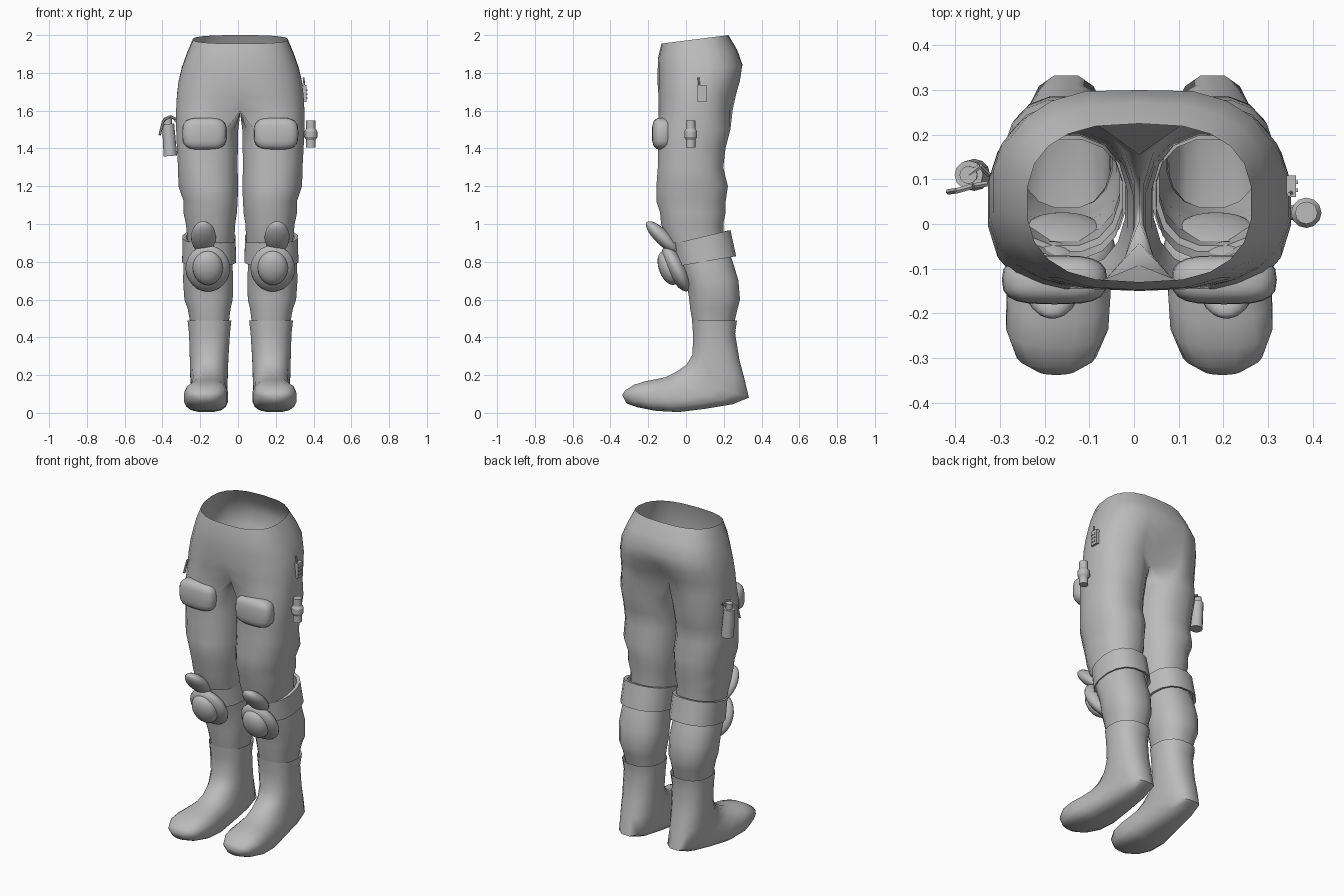
import bpy, bmesh, math
from mathutils import Matrix, Vector

if "Cube" in bpy.data.objects:
    bpy.data.objects.remove(bpy.data.objects["Cube"])

X0 = 0.012  # centre line of the legs

grey = bpy.data.materials.new("plain_grey")
grey.diffuse_color = (0.5, 0.5, 0.5, 1)
grey.use_nodes = True
grey.node_tree.nodes["Principled BSDF"].inputs["Base Color"].default_value = grey.diffuse_color


def finish(name, bm, mirror=True, angle=50, origin=X0):
    bmesh.ops.recalc_face_normals(bm, faces=bm.faces)
    me = bpy.data.meshes.new(name)
    bm.to_mesh(me)
    bm.free()
    me.materials.append(grey)
    ob = bpy.data.objects.new(name, me)
    ob.location.x = origin
    bpy.context.collection.objects.link(ob)
    bpy.ops.object.select_all(action='DESELECT')
    ob.select_set(True)
    bpy.context.view_layer.objects.active = ob
    bpy.ops.object.shade_smooth_by_angle(angle=math.radians(angle))
    if mirror:
        m = ob.modifiers.new("mirror", 'MIRROR')
        m.merge_threshold = 0.0005
    return ob


def spow(v, p):
    return math.copysign(abs(v) ** p, v)


def ring(cx, hw, front, back, p=0.85, n=16):
    """Loop from inner front, round the outside, to the back and inside."""
    f, b = Vector(front), Vector(back)
    pts = []
    for k in range(n):
        a = 2 * math.pi * (k - (n / 2 - 2.5)) / n + math.pi / 2
        m = (f + b) / 2 + (f - b) / 2 * spow(math.cos(a), p)
        pts.append(Vector((cx + hw * spow(math.sin(a), p), m.x, m.y)))
    return pts


def bridge(bm, lo, hi, closed=True):
    n = len(lo)
    for k in range(n if closed else n - 1):
        j = (k + 1) % n
        bm.faces.new((lo[k], lo[j], hi[j], hi[k]))


def loft(rings, cap_end=False, loop=False):
    bm = bmesh.new()
    rows = [[bm.verts.new(p) for p in r] for r in rings]
    for a, b in zip(rows, rows[1:]):
        bridge(bm, a, b)
    if loop:
        bridge(bm, rows[-1], rows[0])
    if cap_end:
        bm.faces.new(rows[-1])
    return bm


def level(z, xi, xo, yf, yb, p=0.85):
    return ring((xi + xo) / 2, (xo - xi) / 2, (yf, z), (yb, z), p)


# Trousers: half hip arcs meeting on the centre line, then closed leg rings
# half width, front y, front z, back y, back z, front cleft, back cleft
hips = [(.252, -.13, 1.955, .225, 2.0, 0, 0),
        (.285, -.148, 1.88, .272, 1.92, 0, 0),
        (.312, -.15, 1.81, .305, 1.84, 0, .005),
        (.33, -.15, 1.74, .293, 1.76, 0, .03),
        (.338, -.152, 1.67, .273, 1.69, .02, .06),
        (.342, -.152, 1.60, .255, 1.61, .06, .10)]
bm = bmesh.new()
prev = None
for hw, yf, zf, yb, zb, cf, cb in hips:
    row = []
    for k in range(12):
        t = math.pi * k / 11
        s = (1 - spow(math.cos(t), .8)) / 2
        x = hw * math.sin(t) ** .75 if 0 < k < 11 else 0
        y = yf + (yb - yf) * s + (cf if k == 0 else -cb if k == 11 else 0)
        row.append(bm.verts.new((x, y, zf + (zb - zf) * s)))
    if prev:
        bridge(bm, prev, row, False)
    prev = row
a, b = prev[11].co, prev[0].co
prev += [bm.verts.new(a.lerp(b, i / 5) - Vector((0, 0, .02 * math.sin(math.pi * i / 5))))
         for i in range(1, 5)]
for args in [(1.5, .008, .342, -.15, .238), (1.4, .01, .338, -.15, .212),
             (1.3, .012, .332, -.152, .2), (1.2, .008, .33, -.16, .225),
             (1.12, .012, .302, -.16, .213), (1.06, .015, .303, -.14, .212),
             (1.0, .025, .29, -.135, .2), (.9, .03, .28, -.10, .205)]:
    row = [bm.verts.new(p) for p in level(*args)]
    bridge(bm, prev, row)
    prev = row
finish("trousers", bm, angle=60)

# Lower legs
finish("lower_leg", loft([level(*r) for r in [
    (.96, .035, .275, -.08, .19), (.8, .04, .302, -.04, .25),
    (.7, .035, .305, 0, .28), (.6, .038, .298, .015, .288),
    (.55, .05, .28, .02, .275), (.47, .06, .265, .035, .255)]]))

# Boots: centre x, half width, top/front point, heel/sole point
boot = [(.163, .118, (.03, .49), (.272, .49), .85),
        (.163, .110, (.035, .42), (.262, .42), .85),
        (.165, .104, (.033, .31), (.285, .28), .85),
        (.166, .102, (.0, .255), (.312, .18), .85),
        (.164, .098, (-.06, .215), (.336, .08), .8),
        (.168, .100, (-.11, .19), (.25, .045), .75),
        (.174, .106, (-.17, .178), (.1, .02), .7),
        (.18, .117, (-.22, .168), (-.04, .003), .7),
        (.184, .116, (-.275, .15), (-.16, .01), .7),
        (.186, .090, (-.322, .12), (-.26, .03), .75),
        (.186, .045, (-.338, .095), (-.315, .05), .9)]
finish("boot", loft([ring(*r) for r in boot], cap_end=True), angle=60)

# Knee straps: slanted bands rising to the back
finish("knee_strap", loft([
    ring(.165, .125, (-.03, .78), (.25, .835)),
    ring(.165, .145, (-.05, .775), (.268, .83)),
    ring(.165, .142, (-.07, .895), (.238, .968)),
    ring(.165, .122, (-.05, .895), (.22, .965))], loop=True), angle=40)


def ellipsoid(bm, centre, radii, tilt=0, seg=20, rings=12):
    m = (Matrix.Translation(centre) @ Matrix.Rotation(math.radians(tilt), 4, 'X')
         @ Matrix.Diagonal((*radii, 1)))
    return bmesh.ops.create_uvsphere(bm, u_segments=seg, v_segments=rings,
                                     radius=1, matrix=m)["verts"]


# Knee pads: backing shell, dome and raised upper flap
bm = bmesh.new()
ellipsoid(bm, (.172, -.05, .765), (.118, .052, .135), 27)
ellipsoid(bm, (.172, -.092, .768), (.08, .052, .095), 20)
ellipsoid(bm, (.195, -.125, .93), (.066, .04, .115), 46)
finish("knee_pad", bm)

# Thigh pouches: softly squared pads
bm = bmesh.new()
for v in ellipsoid(bm, (0, 0, 0), (1, 1, 1), 0, 20, 12):
    v.co = Vector((.19 + .118 * spow(v.co.x, .6), -.125 + .055 * spow(v.co.y, .7),
                   1.478 + .085 * spow(v.co.z, .6)))
finish("thigh_pouch", bm, angle=70)


def rod(bm, a, b, r1, r2, seg=12):
    a, b = Vector(a), Vector(b)
    q = (b - a).to_track_quat('Z', 'Y').to_matrix().to_4x4()
    bmesh.ops.create_cone(bm, cap_ends=True, segments=seg, radius1=r1, radius2=r2,
                          depth=(b - a).length, matrix=Matrix.Translation((a + b) / 2) @ q)


def path(bm, pts, r):
    for a, b in zip(pts, pts[1:]):
        rod(bm, a, b, r, r, 6)


# Canister with lever on the outer thigh
bm = bmesh.new()
rod(bm, (-.358, .11, 1.36), (-.37, .11, 1.53), .036, .032)
rod(bm, (-.37, .11, 1.53), (-.371, .11, 1.565), .02, .02)
path(bm, [(-.33, .09, 1.555), (-.36, .085, 1.57), (-.395, .075, 1.55), (-.415, .072, 1.47)], .007)
path(bm, [(-.37, .11, 1.56), (-.345, .13, 1.565), (-.325, .11, 1.54)], .006)
finish("canister", bm, False, 40, 0)

# Small torch on the other thigh
bm = bmesh.new()
for z1, z2, r1, r2 in [(1.405, 1.445, .025, .025), (1.445, 1.46, .025, .034),
                       (1.46, 1.49, .034, .034), (1.49, 1.505, .034, .025),
                       (1.505, 1.548, .025, .025)]:
    rod(bm, (.386, .025, z1), (.386, .025, z2), r1, r2)
rod(bm, (.33, .025, 1.475), (.386, .025, 1.475), .016, .016, 8)
finish("torch", bm, False, 40, 0)

# Small radio at the hip, with aerial and buttons
bm = bmesh.new()


def box(c, s):
    bmesh.ops.create_cube(bm, size=1, matrix=Matrix.Translation(c) @ Matrix.Diagonal((*s, 1)))


box((.348, .085, 1.69), (.03, .048, .09))
path(bm, [(.352, .07, 1.73), (.347, .066, 1.775)], .005)
for i in range(3):
    for y in (.076, .094):
        box((.364, y, 1.665 + .022 * i), (.006, .008, .008))
finish("radio", bm, False, 30, 0)
